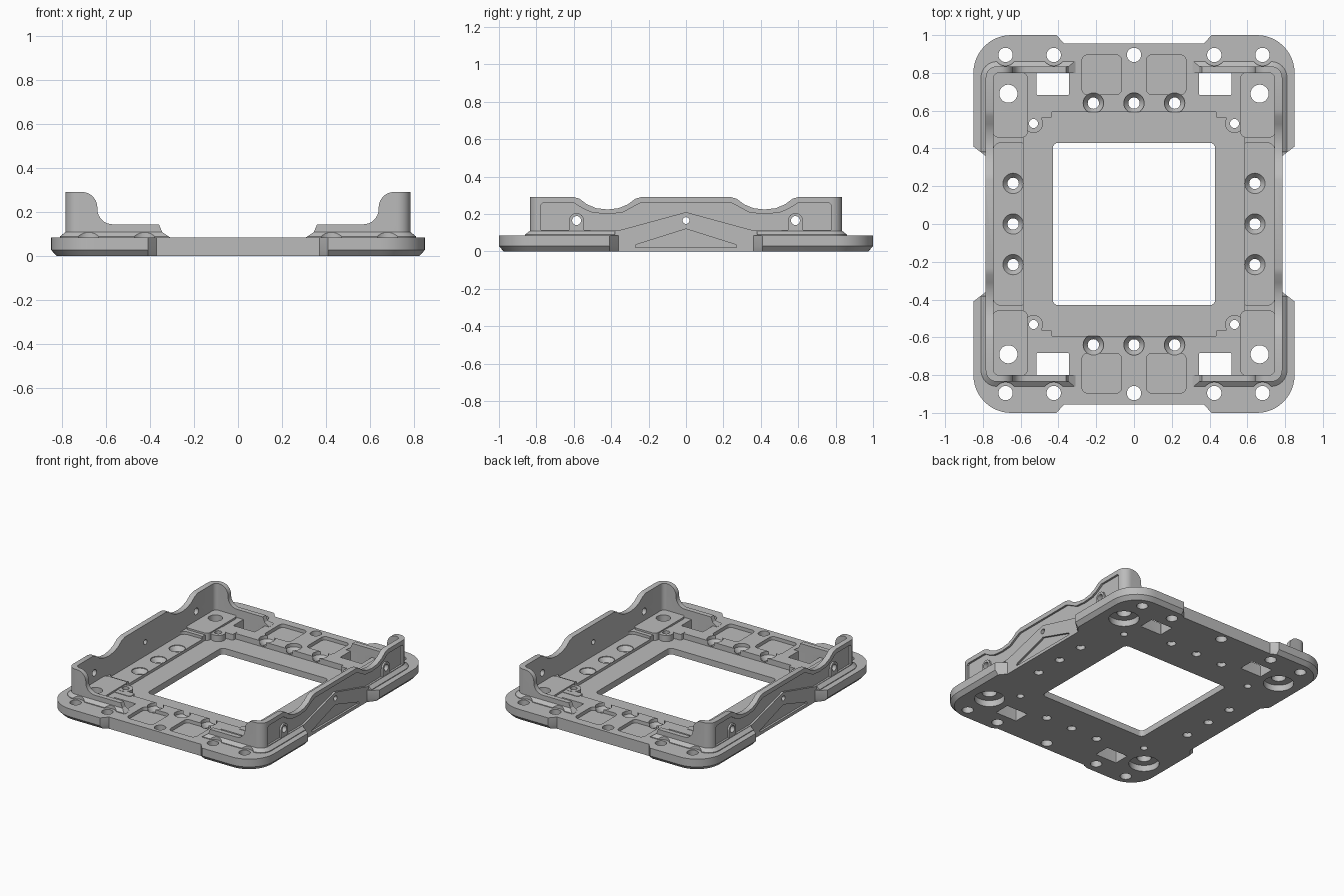
import bpy, bmesh
from math import sin, cos, pi, radians

if "Cube" in bpy.data.objects:
    bpy.data.objects.remove(bpy.data.objects["Cube"], do_unlink=True)

grey = bpy.data.materials.new("machined_grey")
grey.use_nodes = True
grey.diffuse_color = (0.5, 0.5, 0.5, 1)
grey.node_tree.nodes["Principled BSDF"].inputs["Base Color"].default_value = (0.5, 0.5, 0.5, 1)

ONE = [(1, 1)]
FRONT_BACK = [(1, 1), (1, -1)]
SIDES = [(1, 1), (-1, 1)]
CORNERS = [(1, 1), (-1, 1), (1, -1), (-1, -1)]


def arc(cx, cy, r, a0, a1, n=8):
    """Points on an arc, angles in degrees."""
    steps = [radians(a0 + (a1 - a0) * i / n) for i in range(n + 1)]
    return [(cx + r * cos(a), cy + r * sin(a)) for a in steps]


def disc(cx, cy, r):
    return arc(cx, cy, r, 0, 360, 28)[:-1]


def rrect(cx, cy, hx, hy, r):
    pts = []
    for sx, sy, a in ((1, 1, 0), (-1, 1, 90), (-1, -1, 180), (1, -1, 270)):
        pts += arc(cx + sx * (hx - r), cy + sy * (hy - r), r, a, a + 90)
    return pts


def solid(name, levels, copies=ONE, axis="z", ring=False):
    """Loft outlines [(height, points), ...] along an axis, with mirrored copies."""
    place = {"x": lambda h, u, v: (h, u, v),
             "y": lambda h, u, v: (u, h, v),
             "z": lambda h, u, v: (u, v, h)}[axis]
    bm = bmesh.new()
    for sx, sy in copies:
        loops = []
        for h, pts in levels:
            co = [place(h, u, v) for u, v in pts]
            loops.append([bm.verts.new((x * sx, y * sy, z)) for x, y, z in co])
        pairs = list(zip(loops, loops[1:]))
        if ring:
            pairs.append((loops[-1], loops[0]))
        else:
            bm.faces.new(loops[0])
            bm.faces.new(loops[-1])
        n = len(loops[0])
        for a, b in pairs:
            for i in range(n):
                j = (i + 1) % n
                bm.faces.new((a[i], a[j], b[j], b[i]))
    bmesh.ops.recalc_face_normals(bm, faces=bm.faces)
    me = bpy.data.meshes.new(name)
    bm.to_mesh(me)
    bm.free()
    me.materials.append(grey)
    ob = bpy.data.objects.new(name, me)
    bpy.context.collection.objects.link(ob)
    return ob


def combine(target, tool, op="DIFFERENCE", keep=False):
    """Boolean the tool into the target and bake the result."""
    mod = target.modifiers.new("bool", "BOOLEAN")
    mod.operation, mod.object, mod.solver = op, tool, "EXACT"
    deps = bpy.context.evaluated_depsgraph_get()
    deps.update()
    me = bpy.data.meshes.new_from_object(target.evaluated_get(deps))
    target.modifiers.clear()
    target.data = me
    if not keep:
        bpy.data.objects.remove(tool, do_unlink=True)


def cut(target, levels, copies=ONE, axis="z", keep=False):
    tool = solid("cutter", levels, copies, axis)
    tool.hide_render = True
    combine(target, tool, keep=keep)
    return tool


# Base plate with rounded corners, edge notches and a lower chamfer
def plate_outline(hx, hy, r):
    q = [(0.785, 0.36), (hx, 0.41)] + arc(hx - r, hy - r, r, 0, 90, 12)
    q += [(0.41, hy), (0.37, 0.955)]
    flip = q[::-1]
    return (q + [(-x, y) for x, y in flip] + [(-x, -y) for x, y in q]
            + [(x, -y) for x, y in flip])


lower, full = plate_outline(0.825, 0.975, 0.18), plate_outline(0.85, 1.0, 0.2)
plate = solid("base_plate", [(0, lower), (0.028, full), (0.085, full)])

# Sunken centre frame and side trays
frame = rrect(0, 0, 0.585, 0.592, 0.03)
cut(plate, [(0.045, frame), (0.3, frame)])
tray = rrect(0.655, 0, 0.09, 0.43, 0.04)
cut(plate, [(0.065, tray), (0.3, tray)], SIDES)

# Corner pads and the small screw bosses beside them
pad = rrect(0.655, 0.63, 0.092, 0.172, 0.03)
combine(plate, solid("pad", [(0.03, pad), (0.098, pad)], CORNERS), "UNION")
boss = disc(0.532, 0.532, 0.05)
combine(plate, solid("boss", [(0.03, boss), (0.09, boss)], CORNERS), "UNION")
web = rrect(0.515, 0.59, 0.08, 0.028, 0.01)
combine(plate, solid("web", [(0.03, web), (0.088, web)], CORNERS), "UNION")

# Central opening, rectangular slots and shallow square pockets
window = rrect(0, 0, 0.43, 0.43, 0.03)
cut(plate, [(-0.1, window), (0.3, window)])
slot = rrect(0.43, 0.742, 0.086, 0.058, 0.004)
cut(plate, [(-0.1, slot), (0.3, slot)], CORNERS)
pocket = rrect(0.17, 0.79, 0.105, 0.105, 0.03)
cut(plate, [(0.06, pocket), (0.3, pocket)], CORNERS)


# Straight through holes
for x, y, r, copies in ((0.68, 0.895, 0.038, CORNERS), (0.425, 0.895, 0.038, CORNERS),
                        (0, 0.895, 0.038, FRONT_BACK), (0.532, 0.532, 0.024, CORNERS),
                        (0.665, 0.69, 0.048, CORNERS)):
    hole = disc(x, y, r)
    cut(plate, [(-0.1, hole), (0.3, hole)], copies)

# Countersunk holes
for x, y, copies in ((0.215, 0.64, CORNERS), (0, 0.64, FRONT_BACK),
                     (0.64, 0.215, CORNERS), (0.64, 0, SIDES)):
    narrow, wide = disc(x, y, 0.03), disc(x, y, 0.054)
    cut(plate, [(-0.1, narrow), (0.03, narrow), (0.06, wide), (0.3, wide)], copies)

# Round recesses for the feet underneath
bore = disc(0.665, 0.69, 0.1)
cut(plate, [(-0.1, bore), (0.045, bore)], CORNERS)

# Upright wall ring with a sloped skirt
skirt = rrect(0, 0, 0.81, 0.86, 0.085)
outer = rrect(0, 0, 0.785, 0.835, 0.06)
inner = rrect(0, 0, 0.745, 0.8, 0.03)
walls = solid("upright_walls", [(0.085, skirt), (0.09, skirt), (0.11, outer), (0.292, outer),
                                (0.292, inner), (0.085, inner)], ring=True)

# Keep tall corners, low ledges and nothing across the middle
tower = [(0.9, 0), (0.9, 0.35), (0.71, 0.35), (0.71, 0.292)]
tower += arc(0.71, 0.222, 0.07, 90, 180) + arc(0.57, 0.215, 0.07, 0, -90)
tower += [(0.36, 0.145), (0.345, 0.11), (0.31, 0.086), (0.31, 0)]
combine(walls, solid("tower", [(-1.1, tower), (1.1, tower)], SIDES, "y"), "INTERSECT")

# Curved dips in the side walls
dip = [(-0.61, 0.4), (-0.61, 0.293), (-0.57, 0.282), (-0.53, 0.252), (-0.48, 0.231),
       (-0.42, 0.224), (-0.36, 0.231), (-0.31, 0.252), (-0.27, 0.282), (-0.23, 0.293),
       (-0.23, 0.4)]
cut(walls, [(-1, dip), (1, dip)], FRONT_BACK, "x")

# Trim the skirt flush at the waist and clear it around the screw holes
waist = [(-0.38, 0), (0.38, 0), (0.38, 0.4), (-0.38, 0.4)]
cut(walls, [(0.785, waist), (1, waist)], SIDES, "x")
for x in (0.68, 0.425):
    ring = disc(x, 0.895, 0.058)
    cut(walls, [(0, ring), (0.4, ring)], CORNERS)

# Recessed outer panel above the sloping gusset
half = [(-0.36, 0.112), (-0.775, 0.115), (-0.775, 0.25), (-0.765, 0.26), (-0.6, 0.26),
        (-0.55, 0.228), (-0.5, 0.207), (-0.42, 0.2), (-0.34, 0.207), (-0.28, 0.24),
        (-0.24, 0.26)]
panel = [(0, 0.21)] + half + [(-y, z) for y, z in half[::-1]]
cut(walls, [(0.771, panel), (1, panel)], SIDES, "x")

# Screw bosses on the panels, with holes through the walls
lug = [(0.545, 0.11)] + arc(0.585, 0.165, 0.04, 180, 0) + [(0.625, 0.11)]
combine(walls, solid("lug", [(0.76, lug), (0.784, lug)], CORNERS, "x"), "UNION")
screw = disc(0.585, 0.165, 0.024)
cut(walls, [(0.7, screw), (1, screw)], CORNERS, "x")
pin = disc(0, 0.165, 0.018)
cut(walls, [(0.7, pin), (1, pin)], SIDES, "x")

# Triangular relief under each gusset
relief = [(-0.27, 0.022), (0.27, 0.022), (0.27, 0.035), (0, 0.12), (-0.27, 0.035)]
tool = cut(plate, [(0.77, relief), (1, relief)], SIDES, "x", keep=True)
combine(walls, tool)

# Smooth the curved faces and keep the edges crisp
bpy.ops.object.select_all(action="DESELECT")
for ob in (plate, walls):
    ob.select_set(True)
    bpy.context.view_layer.objects.active = ob
bpy.ops.object.shade_smooth_by_angle(angle=radians(28))
